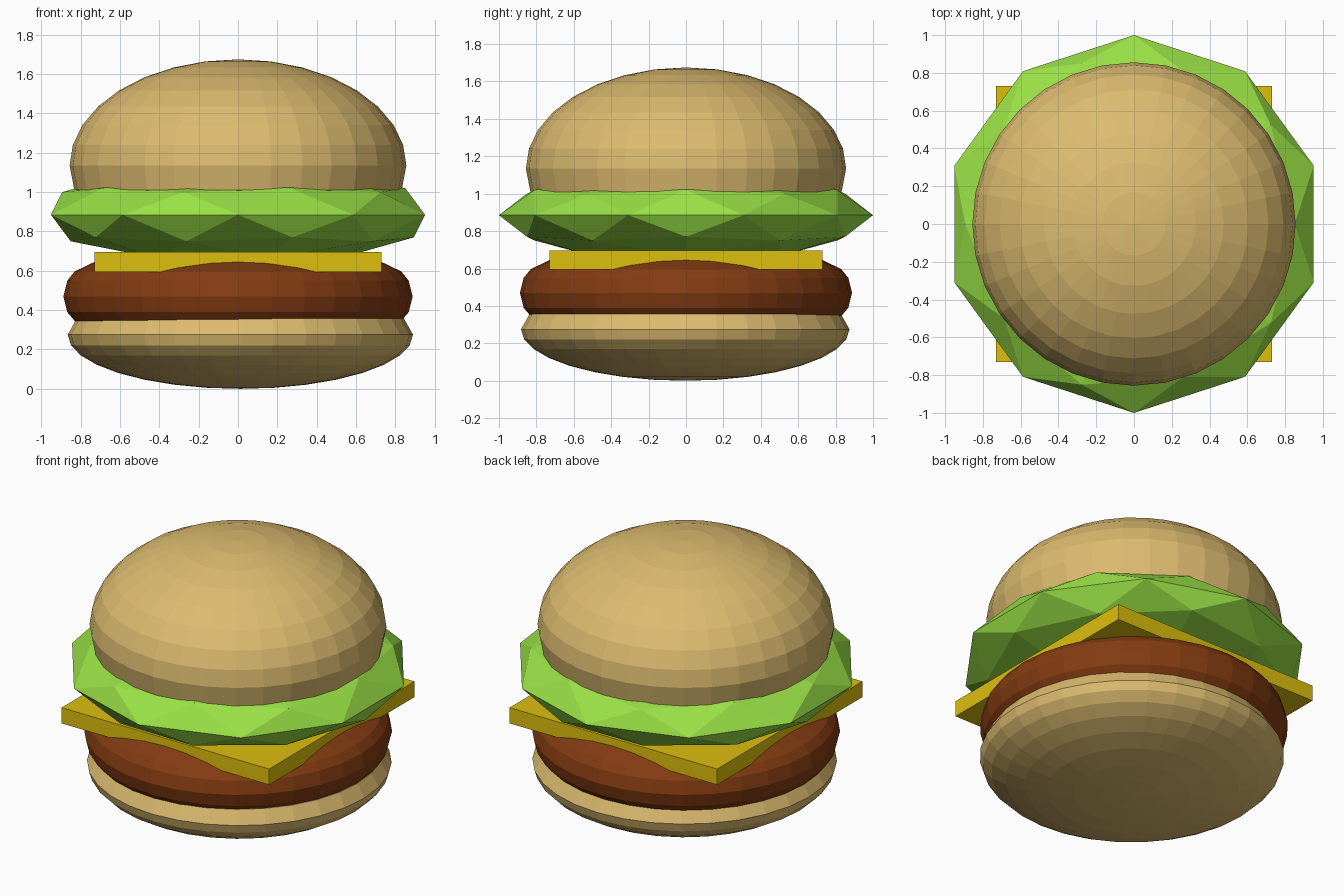
import bpy, bmesh
from math import sin, cos, pi, radians

if "Cube" in bpy.data.objects:
    bpy.data.objects.remove(bpy.data.objects["Cube"])


def colour(obj, name, rgb):
    mat = bpy.data.materials.get(name) or bpy.data.materials.new(name)
    mat.diffuse_color = (*rgb, 1)
    mat.use_nodes = True
    mat.node_tree.nodes["Principled BSDF"].inputs["Base Color"].default_value = mat.diffuse_color
    obj.data.materials.append(mat)


def lathe(name, profile, segments=32, offset=(0, 0)):
    """Revolve (radius, z) points, bottom to top; radius 0 is a pole."""
    bm = bmesh.new()
    rings = []
    for r, z in profile:
        n = segments if r > 1e-6 else 1
        rings.append([bm.verts.new((r * cos(2 * pi * i / segments) + offset[0],
                                    r * sin(2 * pi * i / segments) + offset[1], z))
                      for i in range(n)])
    for a, b in zip(rings, rings[1:]):
        for i in range(segments):
            j = (i + 1) % segments
            if len(a) == 1:
                bm.faces.new((a[0], b[j], b[i]))
            elif len(b) == 1:
                bm.faces.new((a[i], a[j], b[0]))
            else:
                bm.faces.new((a[i], a[j], b[j], b[i]))
    me = bpy.data.meshes.new(name)
    bm.to_mesh(me)
    bm.free()
    obj = bpy.data.objects.new(name, me)
    bpy.context.collection.objects.link(obj)
    return obj


def dome(radius, z, height):
    """Quarter-ellipse profile from the rim (at z) to the pole."""
    pts = [(radius * cos(i * pi / 16), z + height * sin(i * pi / 16)) for i in range(8)]
    return pts + [(0, z + height)]


BUN = (0.72, 0.50, 0.16)

# bottom bun: shallow dome turned upside down, slightly off centre
bottom = lathe("bottom_bun",
               dome(0.878, 0.275, -0.275)[::-1] + [(0.832, 0.357), (0, 0.375)],
               offset=(0.012, -0.004))
colour(bottom, "bun", BUN)

# patty: flattened disc with a rounded rim
patty = lathe("patty", [(0, 0.31), (0.70, 0.315), (0.83, 0.345), (0.868, 0.39),
                        (0.888, 0.47), (0.868, 0.55), (0.83, 0.597),
                        (0.73, 0.645), (0.5, 0.665), (0, 0.67)])
colour(patty, "meat", (0.23, 0.045, 0.006))

# cheese slice
bpy.ops.mesh.primitive_cube_add(size=1, location=(0, 0, 0.645))
cheese = bpy.context.object
cheese.name = "cheese"
cheese.scale = (1.46, 1.46, 0.10)
colour(cheese, "cheese", (0.72, 0.52, 0.004))

# lettuce: squashed low-poly ball
bpy.ops.mesh.primitive_ico_sphere_add(subdivisions=2, radius=1, location=(0, 0, 0.885),
                                      rotation=(0, 0, radians(180)))
lettuce = bpy.context.object
lettuce.name = "lettuce"
lettuce.scale = (1, 1, 0.257)
colour(lettuce, "lettuce", (0.32, 0.75, 0.06))

# top bun: tall dome with a tucked-in underside
top = lathe("top_bun", [(0, 0.93), (0.76, 0.95), (0.832, 1.01)] + dome(0.856, 1.135, 0.54))
colour(top, "bun", BUN)
